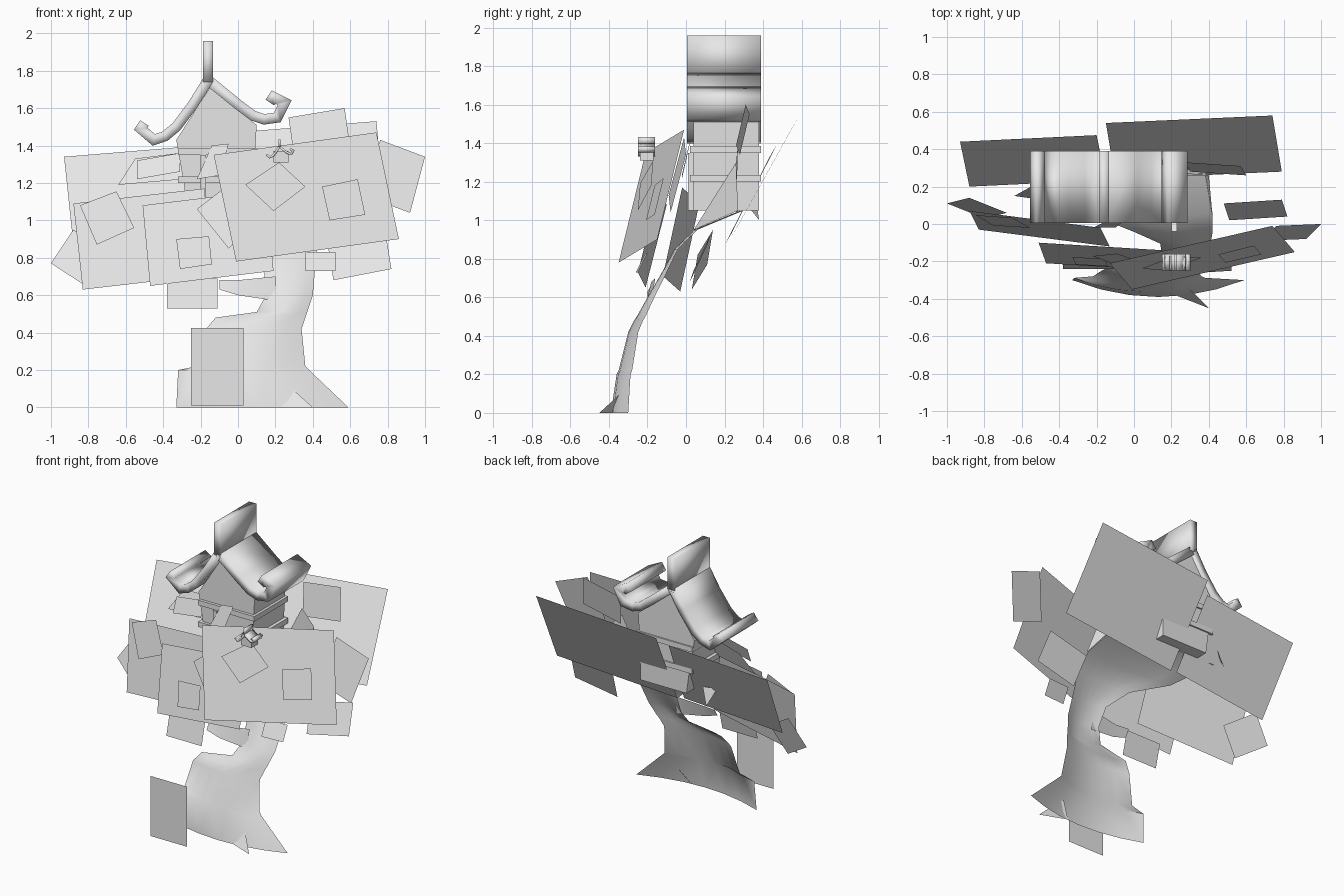
import bpy
from mathutils import Vector
from math import radians

cube = bpy.data.objects.get("Cube")
if cube:
    bpy.data.objects.remove(cube, do_unlink=True)

mat = bpy.data.materials.new("pale grey")
mat.use_nodes = True
GREY = (0.8, 0.8, 0.8, 1)
mat.diffuse_color = GREY
mat.node_tree.nodes["Principled BSDF"].inputs["Base Color"].default_value = GREY


def build(name, verts, faces, smooth=False):
    mesh = bpy.data.meshes.new(name)
    mesh.from_pydata([tuple(v) for v in verts], [], faces)
    mesh.materials.append(mat)
    obj = bpy.data.objects.new(name, mesh)
    bpy.context.scene.collection.objects.link(obj)
    if smooth:
        bpy.ops.object.select_all(action='DESELECT')
        obj.select_set(True)
        bpy.context.view_layer.objects.active = obj
        bpy.ops.object.shade_smooth_by_angle(angle=radians(50))
    return obj


def leaf(name, a, b, d):
    """Flat parallelogram from a corner and its two neighbours."""
    a, b, d = Vector(a), Vector(b), Vector(d)
    build(name, [a, b, b + d - a, d], [(0, 1, 2, 3)])
    return a, (b - a).cross(d - a)


def leaf_on(name, plane, outline, lift=0.015):
    """Small leaf given by its front outline, laid just before a larger one."""
    p, n = plane
    verts = []
    for x, z in outline:
        y = p.y - (n.x * (x - p.x) + n.z * (z - p.z)) / n.y
        verts.append((x, y - lift, z))
    build(name, verts, [tuple(range(len(verts)))])


def ribbon(name, path, y0, y1, thick, origin=(0, 0), scale=1):
    """Thick band following an x-z path, running front to back."""
    pts = [(origin[0] + x * scale, origin[1] + z * scale) for x, z in path]
    verts = [(x, y, z) for x, z in pts for y in (y0, y1)]
    faces = [(2 * i, 2 * i + 1, 2 * i + 3, 2 * i + 2) for i in range(len(pts) - 1)]
    obj = build(name, verts, faces, True)
    mod = obj.modifiers.new("thickness", 'SOLIDIFY')
    mod.thickness, mod.offset = thick, 0
    mod.use_even_offset = True


def prism(name, outline, y0, y1):
    n = len(outline)
    verts = [(x, y, z) for y in (y0, y1) for x, z in outline]
    faces = [(i, (i + 1) % n, n + (i + 1) % n, n + i) for i in range(n)]
    faces += [tuple(reversed(range(n))), tuple(range(n, 2 * n))]
    build(name, verts, faces)


def box(name, x0, x1, y0, y1, z0, z1):
    prism(name, [(x0, z0), (x1, z0), (x1, z1), (x0, z1)], y0, y1)


# Trunk: one curved sheet leaning back and opening under the house
rows = [  # height, depth, left edge, right edge
    (0, -.39, -.33, .59), (.2, -.36, -.32, .38), (.22, -.35, -.22, .36),
    (.42, -.30, -.17, .34), (.48, -.27, -.12, .36), (.51, -.25, .1, .37),
    (.6, -.2, .15, .4), (.72, -.13, .14, .41), (.85, -.06, 0, .42),
    (.95, .04, -.25, .42), (1.05, .28, -.4, .38)]
COLS = 6
trunk = []
for z, y, x0, x1 in rows:
    for c in range(COLS + 1):
        s = c / COLS
        bulge = 0.09 * (2 * s - 1) ** 2 * max(0.2, 1 - z)
        trunk.append((x0 + (x1 - x0) * s, y + bulge, z))
w = COLS + 1
build("trunk", trunk, [(r * w + c, r * w + c + 1, (r + 1) * w + c + 1, (r + 1) * w + c)
                       for r in range(len(rows) - 1) for c in range(COLS)], True)
build("root", [(.22, -.38, 0), (.4, -.45, 0), (.29, -.34, .1)], [(0, 1, 2)])
build("side_branch", [(.2, -.18, .57), (.2, -.16, .7), (0, -.2, .6), (0, -.18, .68),
                      (-.1, -.2, .63), (-.1, -.17, .68)],
      [(0, 2, 3, 1), (2, 4, 5, 3)], True)
build("upper_branch", [(.12, .26, 1.04), (.38, .27, 1.05), (.42, .04, .95),
                       (.4, .26, 1.3), (.3, .27, 1.4)],
      [(0, 1, 3, 4), (1, 2, 3)])
leaf("ground_panel", (-.25, -.6, .01), (.03, -.6, .01), (-.25, -.6, .425))

# House body with gable and trim bands
prism("house_walls", [(-.27, 1.05), (.08, 1.05), (.09, 1.35), (.1, 1.51), (-.15, 1.71),
                      (-.33, 1.43), (-.29, 1.2)], .04, .38)
for i, z in enumerate((1.2, 1.35)):
    box("house_band_%d" % i, -.32, .11, .02, .39, z, z + .035)
box("door_post", -.2, -.17, .01, .04, 1.05, 1.35)
build("door_brace", [(-.14, .02, 1.4), (-.05, .02, 1.41), (-.1, -.02, 1.24), (-.22, -.02, 1.22)],
      [(0, 1, 2, 3)])

# Roof: ridge fin and two upswept eaves, reused for the lantern
RIDGE = [(-.16, 1.96), (-.16, 1.74)]
LEFT = [(-.16, 1.75), (-.24, 1.62), (-.33, 1.5), (-.39, 1.45), (-.45, 1.43),
        (-.52, 1.49), (-.5, 1.52)]
RIGHT = [(-.16, 1.75), (0, 1.62), (.08, 1.56), (.14, 1.54), (.21, 1.55),
         (.25, 1.63), (.19, 1.66), (.17, 1.63)]
for part, path in (("ridge", RIDGE), ("left_eave", LEFT), ("right_eave", RIGHT)):
    ribbon("roof_" + part, path, .005, .39, .055)
    ribbon("lantern_" + part, path, -.25, -.16, .012, (.25, 1.08), .18)
box("lantern_body", .19, .27, -.24, -.17, 1.31, 1.37)

# Large foliage panels
front = leaf("front_left_panel", (-.13, -.21, 1.35), (.74, -.01, 1.47), (-.01, -.35, .78))
middle = leaf("front_middle_panel", (-.51, -.1, 1.08), (.15, -.14, 1.16), (-.47, -.21, .65))
side = leaf("front_right_panel", (-.88, .07, 1.09), (-.18, -.02, 1.17), (-.83, -.03, .63))
leaf("back_right_panel", (-.93, .44, 1.34), (-.2, .475, 1.4), (-.88, .2, .87))
leaf("back_left_panel", (-.15, .54, 1.46), (.74, .58, 1.53), (-.1, .24, .92))

# Small leaves laid over the large panels
leaf_on("leaf_a", side, [(-.845, 1.08), (-.65, 1.155), (-.555, .96), (-.755, .87)])
leaf_on("leaf_b", middle, [(-.33, .9), (-.155, .915), (-.14, .765), (-.31, .74)])
leaf_on("leaf_c", front, [(.04, 1.19), (.22, 1.31), (.36, 1.18), (.19, 1.05)])
leaf_on("leaf_d", front, [(.45, 1.18), (.64, 1.22), (.68, 1.03), (.49, 1)])
leaf_on("leaf_e", middle, [(-.22, 1.06), (-.09, 1.16), (.08, .98), (-.05, .85)], .04)

# Loose leaves around the rim
leaf("right_rim_leaf", (-1, .11, .77), (-.88, .14, .95), (-.8, .03, .64))
leaf("left_rim_leaf", (1, 0, 1.34), (.76, -.01, 1.43), (.92, -.08, 1.04))
leaf("low_left_leaf", (.51, .02, .68), (.82, .04, .74), (.48, .11, .87))
leaf("low_right_leaf", (-.38, -.24, .53), (-.11, -.24, .53), (-.38, -.2, .69))
leaf("low_middle_leaf", (.36, -.26, .73), (.52, -.25, .73), (.36, -.21, .83))
leaf("top_left_leaf", (.27, .33, 1.55), (.57, .31, 1.6), (.3, .28, 1.34))

# Window awning beside the house
leaf("awning", (-.54, .1, 1.32), (-.31, .08, 1.36), (-.54, .06, 1.22))
build("awning_tip", [(-.64, .15, 1.19), (-.55, .2, 1.33), (-.31, .15, 1.36), (-.29, .1, 1.22)],
      [(0, 1, 2, 3)])

# Thin rods behind the panels
build("lantern_rod", [(.2, -.04, 1.22), (.23, -.04, 1.22), (.23, .12, 1.09), (.2, .12, 1.09)],
      [(0, 1, 2, 3)])
build("rear_twig", [(-.45, .3, 1.1), (-.38, .36, 1.12), (-.42, .38, 1.0)], [(0, 1, 2)])
